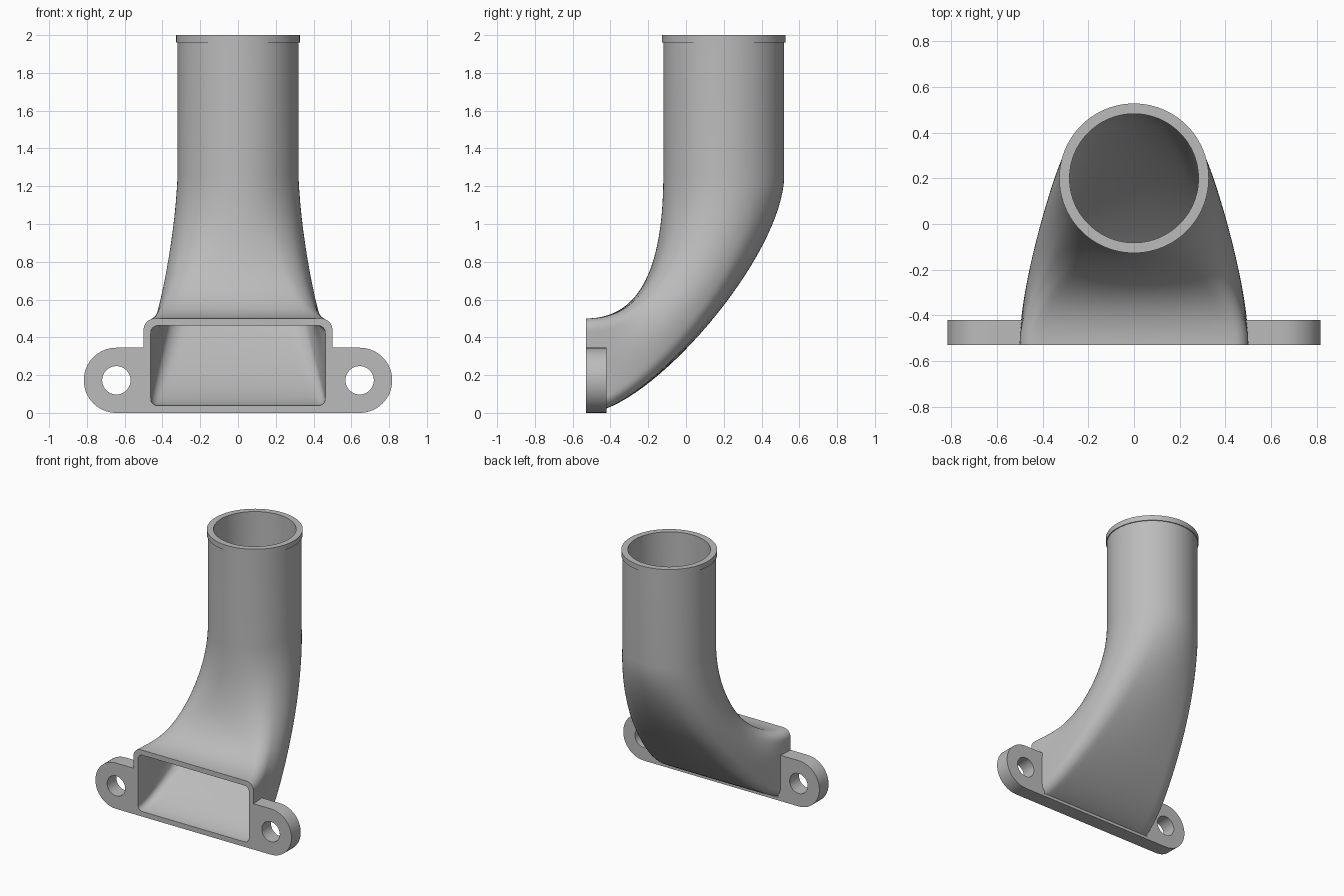
import bpy, bmesh, math
from mathutils import Vector

cube = bpy.data.objects.get("Cube")
if cube:
    bpy.data.objects.remove(cube, do_unlink=True)

grey = bpy.data.materials.new("plain grey")
grey.use_nodes = True
colour = (0.5, 0.5, 0.5, 1)
grey.diffuse_color = colour
grey.node_tree.nodes["Principled BSDF"].inputs["Base Color"].default_value = colour

FRONT, BACK, WALL = -0.53, -0.42, 0.038
SEG, STEPS = 96, 32


def ring_solid(name, rings):
    """Skin a list of equal rings, joining the last back to the first."""
    bm = bmesh.new()
    loops = [[bm.verts.new(p) for p in ring] for ring in rings]
    for a, b in zip(loops, loops[1:] + loops[:1]):
        for i in range(len(a)):
            j = (i + 1) % len(a)
            bm.faces.new((a[i], a[j], b[j], b[i]))
    bmesh.ops.recalc_face_normals(bm, faces=bm.faces)
    mesh = bpy.data.meshes.new(name)
    bm.to_mesh(mesh)
    bm.free()
    mesh.materials.append(grey)
    obj = bpy.data.objects.new(name, mesh)
    bpy.context.collection.objects.link(obj)
    bpy.ops.object.select_all(action='DESELECT')
    obj.select_set(True)
    bpy.context.view_layer.objects.active = obj
    bpy.ops.object.shade_smooth_by_angle(angle=math.radians(30))


def bezier(a, b, c, d, t):
    s = 1 - t
    return a * s**3 + b * 3 * s * s * t + c * 3 * s * t * t + d * t**3


def section_point(angle, blend, rx, rz):
    """Unit section: rounded rectangle at blend 0, circle at blend 1."""
    c, s = math.cos(angle), math.sin(angle)
    q = math.degrees(math.atan2(abs(s), abs(c)))
    lo, hi = 32, 58
    if q < lo:
        x, z = 1, (1 - rz) * q / lo
    elif q > hi:
        x, z = (1 - rx) * (90 - q) / (90 - hi), 1
    else:
        k = (q - lo) / (hi - lo) * math.pi / 2
        x, z = 1 - rx + rx * math.cos(k), 1 - rz + rz * math.sin(k)
    x, z = math.copysign(x, c), math.copysign(z, s)
    return x + (c - x) * blend, z + (s - z) * blend


def duct_ring(t, inset):
    """One section of the bend, from the mouth (t=0) to the pipe (t=1)."""
    upper = bezier(*map(Vector, ((0, FRONT, 0.5), (0, -0.3, 0.5),
                                 (0, -0.12, 0.67), (0, -0.12, 1.26))), t)
    lower = bezier(*map(Vector, ((0, FRONT, 0), (0, -0.2, 0),
                                 (0, 0.52, 0.83), (0, 0.52, 1.26))), t)
    middle, half = (upper + lower) / 2, (upper - lower) / 2
    half *= 1 - inset / half.length
    width = bezier(0.5, 0.5, 0.34, 0.32, t) - inset
    blend = t * t * (3 - 2 * t)
    radius = 0.06 - inset * 0.6
    ring = []
    for i in range(SEG):
        x, z = section_point(math.tau * i / SEG, blend,
                             radius / width, radius / half.length)
        ring.append(middle + half * z + Vector((x * width, 0, 0)))
    return ring


def pipe_ring(radius, z):
    # Runs the same way round as the end of the bend
    return [Vector((radius * math.cos(math.tau * i / SEG),
                    0.2 - radius * math.sin(math.tau * i / SEG), z)) for i in range(SEG)]


# Hollow duct: outer bend, straight pipe, lip, then the inner wall back down
outer = [duct_ring(i / STEPS, 0) for i in range(STEPS + 1)]
inner = [duct_ring(i / STEPS, WALL) for i in range(STEPS, -1, -1)]
lip = [pipe_ring(0.32, 1.96), pipe_ring(0.327, 1.96),
       pipe_ring(0.327, 2), pipe_ring(0.32 - WALL, 2)]
ring_solid("duct", outer + lip + inner)


# Mounting ears: round outside, square where they meet the duct, with a bolt hole
def ear_ring(side, radius, y, square):
    ring = []
    for i in range(64):
        a = math.tau * i / 64
        c, s = math.cos(a), math.sin(a)
        k = radius / max(abs(c), abs(s)) if square and c < 0 else radius
        ring.append((side * (0.644 + c * k), y, 0.1725 + s * k))
    return ring


for side, label in ((1, "left"), (-1, "right")):
    ring_solid(label + "_mounting_ear", [
        ear_ring(side, 0.1725, FRONT, True), ear_ring(side, 0.1725, BACK, True),
        ear_ring(side, 0.075, BACK, False), ear_ring(side, 0.075, FRONT, False)])

# Thin foot strip linking the ears under the mouth
bpy.ops.mesh.primitive_cube_add(size=1, location=(0, (FRONT + BACK) / 2, 0.011))
strip = bpy.context.object
strip.name = "foot_strip"
strip.scale = (0.96, BACK - FRONT, 0.022)
strip.data.materials.append(grey)
